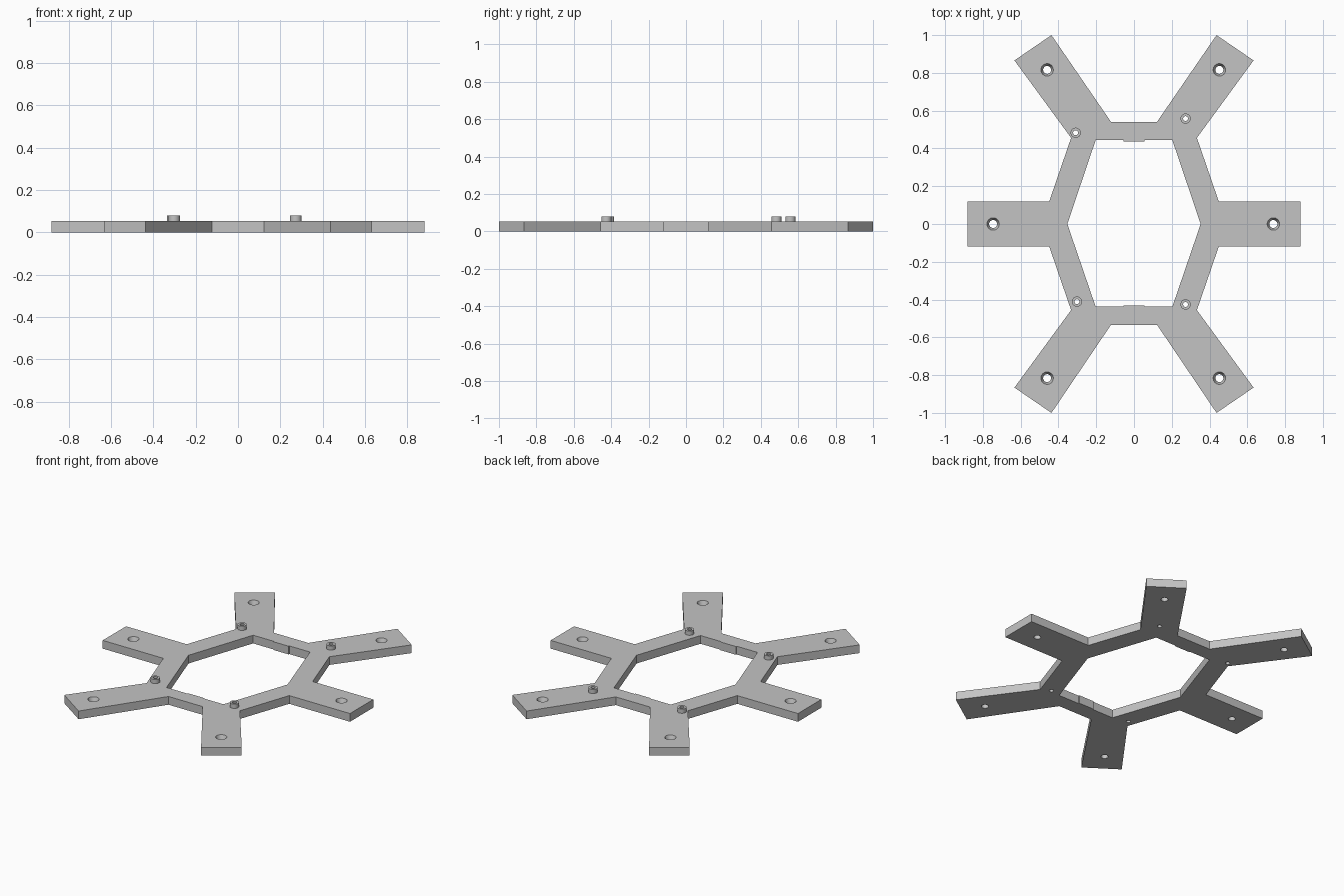
import bpy
import bmesh
from math import cos, sin, pi, radians

cube = bpy.data.objects.get("Cube")
if cube:
    bpy.data.objects.remove(cube, do_unlink=True)

THICK = 0.053
BOSS_TOP = 0.08
SEGMENTS = 32

grey = bpy.data.materials.new("plain grey")
grey.use_nodes = True
colour = (0.55, 0.55, 0.55, 1)
grey.diffuse_color = colour
grey.node_tree.nodes["Principled BSDF"].inputs["Base Color"].default_value = colour


def finish(name, bm):
    bmesh.ops.recalc_face_normals(bm, faces=bm.faces)
    mesh = bpy.data.meshes.new(name)
    bm.to_mesh(mesh)
    bm.free()
    mesh.materials.append(grey)
    obj = bpy.data.objects.new(name, mesh)
    bpy.context.collection.objects.link(obj)
    return obj


def prism(name, outline, low, high):
    bm = bmesh.new()
    face = bm.faces.new([bm.verts.new((x, y, low)) for x, y in outline])
    new = bmesh.ops.extrude_face_region(bm, geom=[face])["geom"]
    verts = [v for v in new if isinstance(v, bmesh.types.BMVert)]
    bmesh.ops.translate(bm, verts=verts, vec=(0, 0, high - low))
    return finish(name, bm)


def turned(name, centre, profile, tube=False):
    """Turn a (radius, z) profile; close it as a tube or cap its ends."""
    bm = bmesh.new()
    rings = []
    for r, z in profile:
        rings.append([bm.verts.new((centre[0] + r * cos(2 * pi * i / SEGMENTS),
                                    centre[1] + r * sin(2 * pi * i / SEGMENTS), z))
                      for i in range(SEGMENTS)])
    pairs = list(zip(rings, rings[1:]))
    if tube:
        pairs.append((rings[-1], rings[0]))
    else:
        bm.faces.new(rings[0])
        bm.faces.new(rings[-1])
    for a, b in pairs:
        for i in range(SEGMENTS):
            j = (i + 1) % SEGMENTS
            bm.faces.new((a[i], a[j], b[j], b[i]))
    return finish(name, bm)


def both_sides(right_half):
    """Mirror a right-hand outline, running front to back, across x = 0."""
    return right_half + [(-x, y) for x, y in reversed(right_half) if x]


def cut(target, cutter):
    cutter.hide_render = True
    mod = target.modifiers.new("cut", "BOOLEAN")
    mod.operation = "DIFFERENCE"
    mod.solver = "EXACT"
    mod.object = cutter
    bpy.context.view_layer.objects.active = target
    bpy.ops.object.modifier_apply(modifier=mod.name)
    bpy.data.objects.remove(cutter, do_unlink=True)


# Six-armed plate with its central opening
arm = [(0.882, 0.119), (0.449, 0.119), (0.333, 0.456), (0.633, 0.866), (0.437, 1.0)]
front = [(0.122, -0.534)] + [(x, -y) for x, y in reversed(arm)]
plate = prism("six_arm_plate", both_sides(front + arm + [(0.122, 0.541)]), 0, THICK)
opening = [(0.055, -0.432), (0.055, -0.438), (0.203, -0.438), (0.353, 0),
           (0.203, 0.444), (0.055, 0.444), (0.055, 0.438)]
cut(plate, prism("opening_cutter", both_sides(opening), -0.1, 0.2))

# Countersunk hole near the end of every arm
for x, y in [(0.742, 0), (0.456, 0.816), (0.456, -0.816)]:
    for side in (1, -1):
        cut(plate, turned("screw_cutter", (side * x - 0.004, y),
                          [(0.021, -0.02), (0.021, 0.022), (0.033, THICK), (0.033, 0.1)]))

# Four hollow standoffs, bored through the plate
standoffs = {"back_right": (-0.309, 0.483), "back_left": (0.273, 0.558),
             "front_right": (-0.302, -0.411), "front_left": (0.273, -0.426)}
parts = [plate]
for place, centre in standoffs.items():
    cut(plate, turned("bore_cutter", centre, [(0.013, -0.02), (0.013, 0.1)]))
    parts.append(turned("standoff_" + place, centre,
                        [(0.027, THICK - 0.003), (0.027, BOSS_TOP),
                         (0.013, BOSS_TOP), (0.013, THICK - 0.003)], tube=True))

# Smooth the round walls, keep the edges crisp
bpy.ops.object.select_all(action="DESELECT")
for obj in parts:
    obj.select_set(True)
bpy.context.view_layer.objects.active = plate
bpy.ops.object.shade_smooth_by_angle(angle=radians(20))
